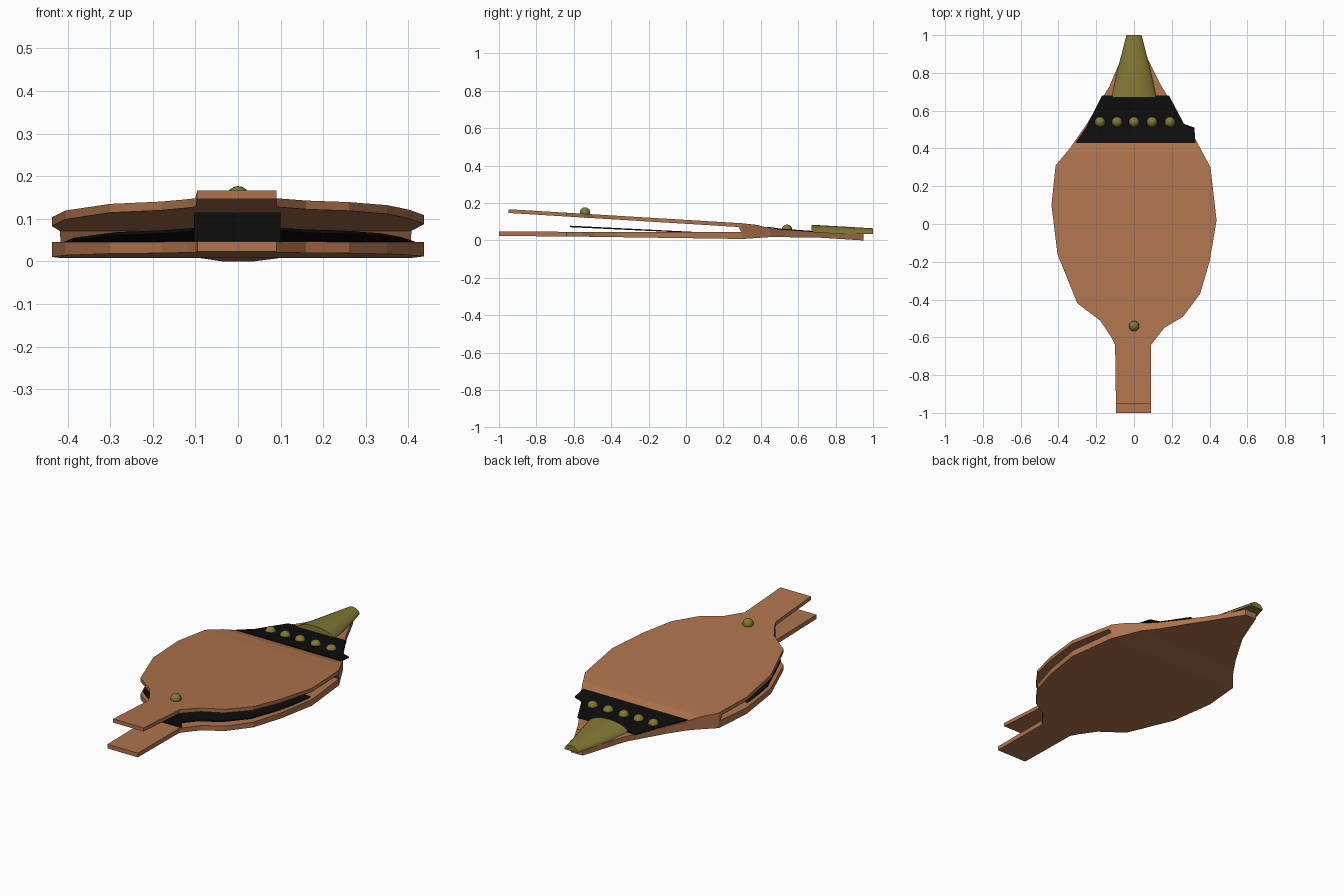
import bpy, bmesh, math

if "Cube" in bpy.data.objects:
    bpy.data.objects.remove(bpy.data.objects["Cube"])

def mat(name, c):
    m = bpy.data.materials.new(name)
    m.diffuse_color = (*c, 1)
    m.use_nodes = True
    m.node_tree.nodes["Principled BSDF"].inputs["Base Color"].default_value = m.diffuse_color
    return m

WOOD = mat("brown wood", (0.43, 0.175, 0.075))
BLACK = mat("black leather", (0.004, 0.004, 0.004))
BRASS = mat("old brass", (0.22, 0.19, 0.035))

def lerp(table, y):
    """Piecewise linear lookup in (y, value) pairs."""
    if y <= table[0][0]:
        return table[0][1]
    for (a, u), (b, v) in zip(table, table[1:]):
        if y <= b:
            return u + (v - u) * (y - a) / (b - a)
    return table[-1][1]

def make(name, verts, faces, m):
    me = bpy.data.meshes.new(name)
    me.from_pydata(verts, [], faces)
    bm = bmesh.new()
    bm.from_mesh(me)
    bmesh.ops.recalc_face_normals(bm, faces=bm.faces)
    bm.to_mesh(me)
    bm.free()
    me.materials.append(m)
    ob = bpy.data.objects.new(name, me)
    bpy.context.collection.objects.link(ob)
    return ob

def tube(name, rings, m):
    """Closed loft through equal rings, capped at both ends."""
    n = len(rings[0])
    verts = [v for r in rings for v in r]
    faces = [(i*n + j, i*n + (j+1) % n, (i+1)*n + (j+1) % n, (i+1)*n + j)
             for i in range(len(rings) - 1) for j in range(n)]
    faces += [tuple(range(n)), tuple(range(len(verts) - n, len(verts)))]
    return make(name, verts, faces, m)

# Outline of the boards seen from above
LEFT = [(-1, -.095), (-.64, -.1), (-.6, -.12), (-.51, -.18), (-.42, -.3), (-.16, -.405),
        (.1, -.437), (.31, -.415), (.4, -.34), (.53, -.25), (.73, -.13), (.95, -.035)]
RIGHT = [(-1, .09), (-.64, .09), (-.55, .16), (-.49, .26), (-.37, .35), (-.2, .4),
         (.02, .437), (.3, .405), (.45, .325), (.53, .265), (.74, .14), (.95, .035)]

def board(name, y0, y1, top, bottom, m, scale=1):
    keys = {y for t in (LEFT, RIGHT, top, bottom) for y, _ in t if y0 < y < y1}
    rings = []
    for y in sorted(keys | {y0, y1}):
        l, r = lerp(LEFT, y) * scale, lerp(RIGHT, y) * scale
        t, b = lerp(top, y), lerp(bottom, y)
        rings.append([(l, y, b), (r, y, b), (r, y, t), (l, y, t)])
    return tube(name, rings, m)

# Two wooden boards with handles; the upper one bends down to the hinge
board("lower_board", -1, .95, [(-1, .047), (.45, .045), (.95, .034)],
      [(-1, .024), (-.6, .021), (.3, .008), (.45, .018), (.7, .016), (.95, 0)], WOOD)
TOP = [(-.95, .167), (.3, .092), (.38, .083), (.46, .062), (.78, .04)]
board("upper_board", -.95, .78, TOP,
      [(-.95, .147), (.28, .072), (.3, .04), (.78, .03)], WOOD)

# Leather between the boards
board("leather_sheet", -.62, .12, [(-.62, .079), (.12, .042)],
      [(-.62, .071), (.12, .036)], BLACK, .95)
make("leather_end", [(-.103, -.63, .045), (.1, -.63, .045), (.1, -.63, .115),
                     (-.103, -.63, .115)], [(0, 1, 2, 3)], BLACK)

# Leather strap over the hinge
rings = []
for y, l, r in [(.43, -.31, .325), (.51, -.255, .32), (.53, -.245, .265), (.68, -.17, .185)]:
    z = lerp(TOP, y) + .004
    rings.append([(l, y, z - .006), (r, y, z - .006), (r, y, z), (l, y, z)])
tube("hinge_strap", rings, BLACK)

# Half-round nozzle
rings = []
for y, w, h, z in [(.67, .125, .053, .031), (1, .04, .03, .035)]:
    arc = [math.pi * i / 16 for i in range(17)]
    rings.append([(w * math.cos(a), y, z + h * math.sin(a)) for a in arc])
nozzle = tube("nozzle", rings, BRASS)

# Brass studs
studs = [(x, .54, .057) for x in (-.18, -.09, 0, .095, .19)] + [(0, -.54, .149)]
for i, p in enumerate(studs):
    bpy.ops.mesh.primitive_uv_sphere_add(segments=16, ring_count=8, radius=.028, location=p)
    bpy.context.object.name = f"stud_{i + 1}"
    bpy.context.object.data.materials.append(BRASS)
    bpy.ops.object.shade_smooth_by_angle(angle=math.radians(40))

bpy.ops.object.select_all(action='DESELECT')
nozzle.select_set(True)
bpy.context.view_layer.objects.active = nozzle
bpy.ops.object.shade_smooth_by_angle(angle=math.radians(40))
